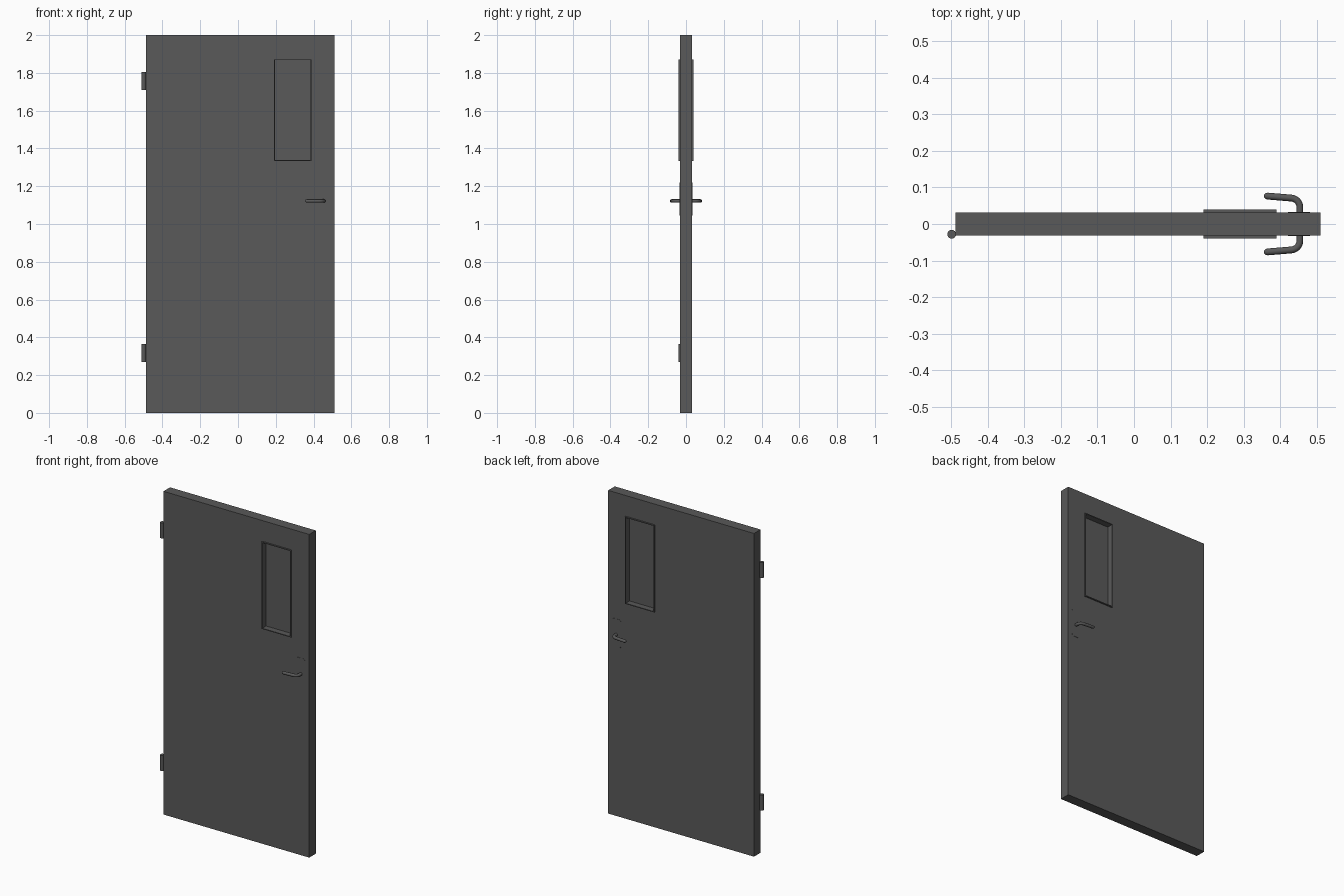
import bpy, bmesh, math
from mathutils import Vector

if "Cube" in bpy.data.objects:
    bpy.data.objects.remove(bpy.data.objects["Cube"])


def material(name, v):
    m = bpy.data.materials.new(name)
    m.diffuse_color = (v, v, v, 1)
    m.use_nodes = True
    m.node_tree.nodes["Principled BSDF"].inputs["Base Color"].default_value = m.diffuse_color
    return m


grey = material("dark grey", 0.1)


def add(name, bm):
    bmesh.ops.recalc_face_normals(bm, faces=bm.faces)
    me = bpy.data.meshes.new(name)
    bm.to_mesh(me)
    bm.free()
    me.materials.append(grey)
    ob = bpy.data.objects.new(name, me)
    bpy.context.collection.objects.link(ob)
    return ob


def rect(x0, x1, z0, z1):
    return [(x0, z0), (x1, z0), (x1, z1), (x0, z1)]


def ring(name, outer, inner, half):
    """Rectangular slab with a rectangular hole through y."""
    bm = bmesh.new()
    o, i = [[[bm.verts.new((x, y, z)) for x, z in loop] for y in (-half, half)]
            for loop in (outer, inner)]
    for k in range(4):
        n = (k + 1) % 4
        for a, b in ((o[0], i[0]), (i[0], i[1]), (i[1], o[1]), (o[1], o[0])):
            bm.faces.new((a[k], a[n], b[n], b[k]))
    return add(name, bm)


def prism(name, pts, y0, y1):
    """Outline in xz extruded along y."""
    bm = bmesh.new()
    f = bm.faces.new([bm.verts.new((x, y0, z)) for x, z in pts])
    r = bmesh.ops.extrude_face_region(bm, geom=[f], use_keep_orig=True)
    bmesh.ops.translate(bm, vec=(0, y1 - y0, 0),
                        verts=[v for v in r["geom"] if isinstance(v, bmesh.types.BMVert)])
    return add(name, bm)


def rounded(x0, x1, z0, z1, r, n=5):
    corners = ((x1 - r, z1 - r, 0), (x0 + r, z1 - r, 90), (x0 + r, z0 + r, 180), (x1 - r, z0 + r, 270))
    return [(cx + r * math.cos(math.radians(a + 90 * k / n)),
             cz + r * math.sin(math.radians(a + 90 * k / n)))
            for cx, cz, a in corners for k in range(n + 1)]


def smooth(ob):
    bpy.ops.object.select_all(action='DESELECT')
    ob.select_set(True)
    bpy.context.view_layer.objects.active = ob
    bpy.ops.object.shade_smooth_by_angle(angle=math.radians(40))


def tube(name, pts, sides=12):
    """Round bar swept through (x, y, radius) stations at lever height."""
    bm = bmesh.new()
    loops = []
    for k, (x, y, r) in enumerate(pts):
        a, b = pts[max(k - 1, 0)], pts[min(k + 1, len(pts) - 1)]
        t = Vector((b[0] - a[0], b[1] - a[1], 0)).normalized()
        side, up = Vector((-t.y, t.x, 0)), Vector((0, 0, 1))
        loops.append([bm.verts.new(Vector((x, y, 1.122)) + r * (
            math.cos(math.tau * s / sides) * side + math.sin(math.tau * s / sides) * up))
            for s in range(sides)])
    for p, q in zip(loops, loops[1:]):
        for s in range(sides):
            n = (s + 1) % sides
            bm.faces.new((p[s], p[n], q[n], q[s]))
    bm.faces.new(loops[0])
    bm.faces.new(loops[-1])
    return add(name, bm)


# Door slab with window opening, raised trim and centred pane
window = rect(0.19, 0.39, 1.333, 1.872)
opening = rect(0.195, 0.385, 1.338, 1.867)
ring("door_slab", rect(-0.488, 0.51, 0, 2), window, 0.032)
ring("window_trim", window, opening, 0.04)
prism("window_pane", opening, -0.003, 0.003)

# Lock plate and lever on each face
R = 0.0093
bend = [(0.429 + 0.025 * math.cos(a), 0.046 + 0.025 * math.sin(a), R)
        for a in (math.radians(84 * k / 6) for k in range(7))]
lever = [(0.454, 0.03, R)] + bend + [(0.365, 0.0765, R), (0.359, 0.077, R * 0.75), (0.3555, 0.0773, R * 0.3)]
for label, s in (("front", -1), ("back", 1)):
    prism(label + "_lock_plate", rounded(0.422, 0.482, 1.045, 1.22, 0.014), s * 0.031, s * 0.0335)
    smooth(tube(label + "_lever", [(x, s * y, r) for x, y, r in lever]))

# Hinge barrels
for label, z in (("lower", 0.318), ("upper", 1.757)):
    bpy.ops.mesh.primitive_cylinder_add(vertices=16, radius=0.012, depth=0.096, location=(-0.499, -0.028, z))
    hinge = bpy.context.object
    hinge.name = label + "_hinge"
    hinge.data.materials.append(grey)
    smooth(hinge)
